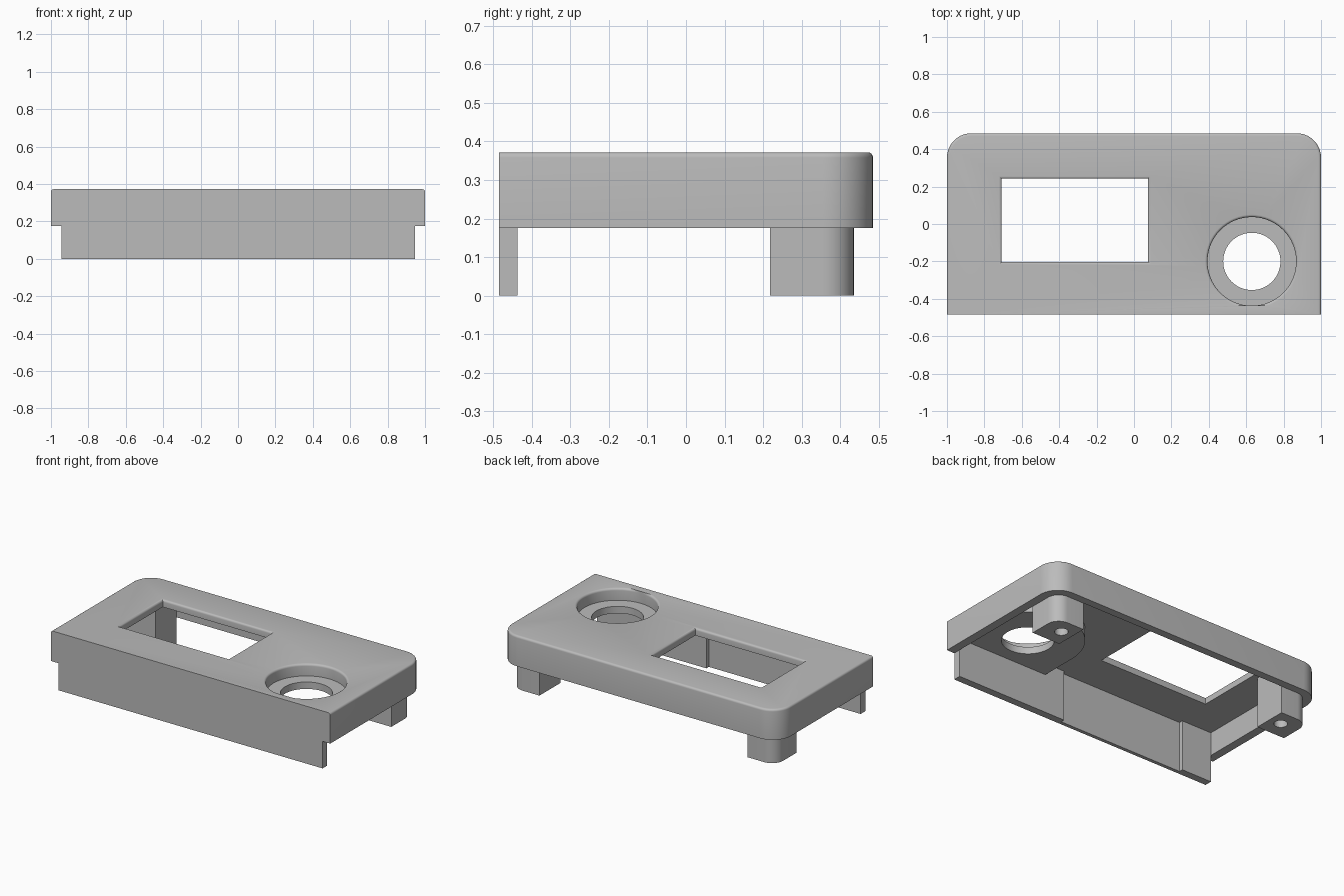
import bpy, bmesh, math

if "Cube" in bpy.data.objects:
    bpy.data.objects.remove(bpy.data.objects["Cube"])

TOP, RIM, UNDER = 0.372, 0.175, 0.325   # top face, wall foot, plate underside
FRONT, BACK, INNER_F, INNER_B = -0.485, 0.485, -0.437, 0.435
INNER_X = 0.945
FILLET = 0.014

grey = bpy.data.materials.new("light grey plastic")
grey.use_nodes = True
colour = (0.5, 0.5, 0.5, 1)
grey.diffuse_color = colour
grey.node_tree.nodes["Principled BSDF"].inputs["Base Color"].default_value = colour


def rounded(x0, x1, y0, y1, left_r=0, right_r=0, steps=10):
    """Rectangle outline with optional rounded back corners."""
    pts = [(x0, y0), (x1, y0)]
    for cx, r, start in ((x1 - right_r, right_r, 0), (x0 + left_r, left_r, 90)):
        n = steps if r else 0
        for i in range(n + 1):
            a = math.radians(start + 90 * i / max(n, 1))
            pts.append((cx + r * math.cos(a), y1 - r + r * math.sin(a)))
    return pts


def circle(cx, cy, r, floor_y=-9, steps=64):
    """Circle outline, optionally flattened at the front."""
    angles = [2 * math.pi * i / steps for i in range(steps)]
    return [(cx + r * math.cos(a), max(floor_y, cy + r * math.sin(a))) for a in angles]


def loft(name, sections):
    """Solid through matching outlines given as (outline, z)."""
    bm = bmesh.new()
    rings = [[bm.verts.new((x, y, z)) for x, y in pts] for pts, z in sections]
    bm.faces.new(rings[0][::-1])
    bm.faces.new(rings[-1])
    for low, high in zip(rings, rings[1:]):
        for i in range(len(low)):
            j = (i + 1) % len(low)
            bm.faces.new((low[i], low[j], high[j], high[i]))
    bmesh.ops.recalc_face_normals(bm, faces=bm.faces)
    mesh = bpy.data.meshes.new(name)
    bm.to_mesh(mesh)
    bm.free()
    obj = bpy.data.objects.new(name, mesh)
    bpy.context.collection.objects.link(obj)
    mesh.materials.append(grey)
    return obj


def prism(name, pts, z0, z1):
    return loft(name, [(pts, z0), (pts, z1)])


def combine(target, tool, operation):
    """Apply a boolean and discard the tool."""
    bpy.context.view_layer.objects.active = target
    mod = target.modifiers.new("cut", "BOOLEAN")
    mod.operation, mod.object, mod.solver = operation, tool, "EXACT"
    tool.hide_render = True
    bpy.ops.object.modifier_apply(modifier=mod.name)
    bpy.data.objects.remove(tool)


def flared(name, outline, z0):
    """Cutter whose mouth flares out to round the top rim."""
    sections = [(outline(0), z0)]
    for i in range(5):
        a = math.radians(90 * i / 4)
        sections.append((outline(FILLET * (1 - math.cos(a))),
                         TOP - FILLET + FILLET * math.sin(a)))
    sections.append((outline(FILLET), TOP + 0.1))
    return loft(name, sections)


# Cover with rounded back corners and a softened top edge
cover = prism("cover", rounded(-1, 1, FRONT, BACK, 0.13, 0.13), RIM, TOP)
bm = bmesh.new()
bm.from_mesh(cover.data)
edges = [e for e in bm.edges
         if all(v.co.z > TOP - 0.001 for v in e.verts)
         and any(v.co.y > FRONT + 0.001 for v in e.verts)]
bmesh.ops.bevel(bm, geom=edges, offset=FILLET, segments=4, profile=0.5, affect="EDGES")
bm.to_mesh(cover.data)
bm.free()

# Hollow underside
cavity = rounded(-INNER_X, INNER_X, INNER_F, INNER_B, 0.08, 0.08)
combine(cover, prism("cavity", cavity, -0.1, UNDER), "DIFFERENCE")

# Front skirt
skirt = rounded(-INNER_X, INNER_X, FRONT, INNER_F)
combine(cover, prism("skirt", skirt, 0, UNDER + 0.01), "UNION")

# Screw posts in the back corners
POST_W = 0.2
for side in (-1, 1):
    x0, x1 = sorted((side * INNER_X, side * (INNER_X - POST_W)))
    radii = (0.08, 0) if side < 0 else (0, 0.08)
    post = rounded(x0, x1, 0.218, INNER_B, *radii)
    combine(cover, prism("post", post, 0, UNDER + 0.01), "UNION")
    hole = circle(side * 0.825, 0.332, 0.04, steps=24)
    combine(cover, prism("screw_hole", hole, -0.1, 0.22), "DIFFERENCE")

# Dial housing below the plate, joined to the front wall
DX, DY = 0.63, -0.2
housing = rounded(DX - 0.33, DX + 0.33, INNER_F - 0.01, DY + 0.33, 0.33, 0.33, 20)
combine(cover, prism("dial_housing", housing, 0.25, UNDER + 0.01), "UNION")

# Dial recess and its through hole
combine(cover, flared("dial_recess", lambda d: circle(DX, DY, 0.237 + d, INNER_F), 0.295),
        "DIFFERENCE")
combine(cover, prism("dial_hole", circle(DX, DY, 0.153), -0.1, 0.6), "DIFFERENCE")

# Display window and the shallow relief in the front wall beside it
combine(cover, flared("window", lambda d: rounded(-0.708 - d, 0.075 + d, -0.203 - d, 0.242 + d),
                      0.28), "DIFFERENCE")
relief = rounded(-0.73, 0.16, INNER_F - 0.025, INNER_F + 0.05)
combine(cover, prism("wall_relief", relief, -0.1, UNDER), "DIFFERENCE")

# Smooth the curved surfaces, keep edges sharp
bpy.ops.object.select_all(action="DESELECT")
cover.select_set(True)
bpy.context.view_layer.objects.active = cover
bpy.ops.object.shade_smooth_by_angle(angle=math.radians(30))
